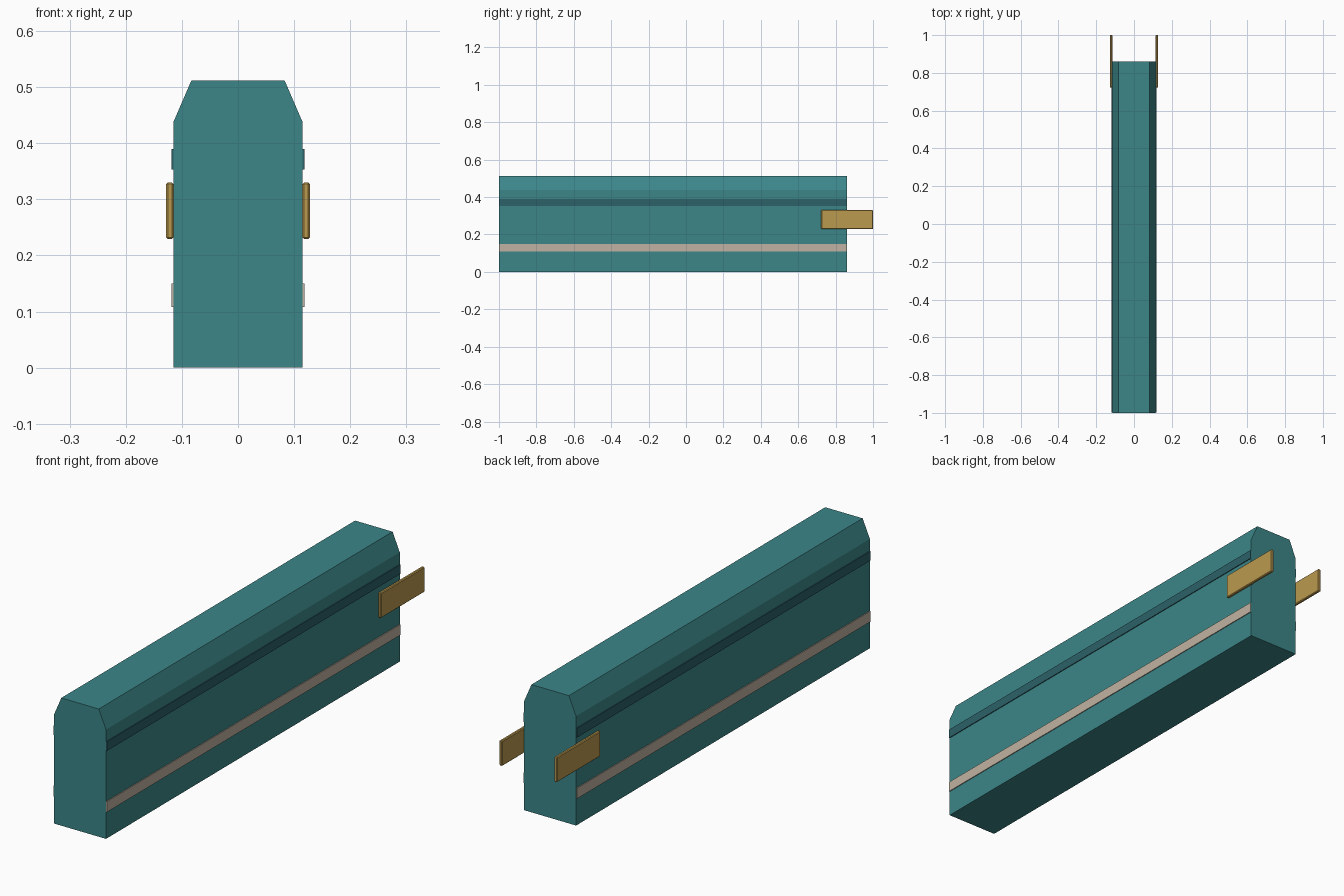
import bpy, bmesh

if "Cube" in bpy.data.objects:
    bpy.data.objects.remove(bpy.data.objects["Cube"])


def material(name, rgb):
    m = bpy.data.materials.new(name)
    m.diffuse_color = (*rgb, 1)
    m.use_nodes = True
    m.node_tree.nodes["Principled BSDF"].inputs["Base Color"].default_value = m.diffuse_color
    return m


teal = material("teal_paint", (0.045, 0.24, 0.25))
dark_teal = material("dark_teal_paint", (0.025, 0.12, 0.14))
cream = material("cream_paint", (0.53, 0.45, 0.36))
brass = material("brass", (0.50, 0.32, 0.08))

Y0, Y1 = -1.0, 0.86


def add_object(name, bm, mat):
    bmesh.ops.recalc_face_normals(bm, faces=bm.faces)
    me = bpy.data.meshes.new(name)
    bm.to_mesh(me)
    bm.free()
    me.materials.append(mat)
    ob = bpy.data.objects.new(name, me)
    bpy.context.collection.objects.link(ob)
    return ob


def box(name, lo, hi, mat, bevel=0):
    bm = bmesh.new()
    bmesh.ops.create_cube(bm, size=1)
    for v in bm.verts:
        v.co = [(a + b) / 2 + c * (b - a) for a, b, c in zip(lo, hi, v.co)]
    ob = add_object(name, bm, mat)
    if bevel:
        mod = ob.modifiers.new("edge_bevel", 'BEVEL')
        mod.width = bevel
        mod.segments = 1
    return ob


# Long body with chamfered roof edges, extruded along y
half = [(0.115, 0.0), (0.115, 0.438), (0.083, 0.512)]
profile = half + [(-x, z) for x, z in reversed(half)]
bm = bmesh.new()
face = bm.faces.new([bm.verts.new((x, Y0, z)) for x, z in profile])
ext = bmesh.ops.extrude_face_region(bm, geom=[face])
for v in ext["geom"]:
    if isinstance(v, bmesh.types.BMVert):
        v.co.y = Y1
add_object("body", bm, teal)

# Side stripes and rear side plates on both sides
for side, s in (("right", 1), ("left", -1)):
    def side_box(name, x0, x1, y0, y1, z0, z1, mat, bevel=0):
        xa, xb = sorted((s * x0, s * x1))
        box(f"{name}_{side}", (xa, y0, z0), (xb, y1, z1), mat, bevel)

    side_box("upper_stripe", 0.113, 0.1185, Y0 + 0.001, Y1 - 0.001, 0.353, 0.390, dark_teal)
    side_box("lower_stripe", 0.113, 0.1185, Y0 + 0.001, Y1 - 0.001, 0.108, 0.150, cream)
    side_box("rear_plate", 0.115, 0.128, 0.723, 1.0, 0.229, 0.330, brass, 0.003)
